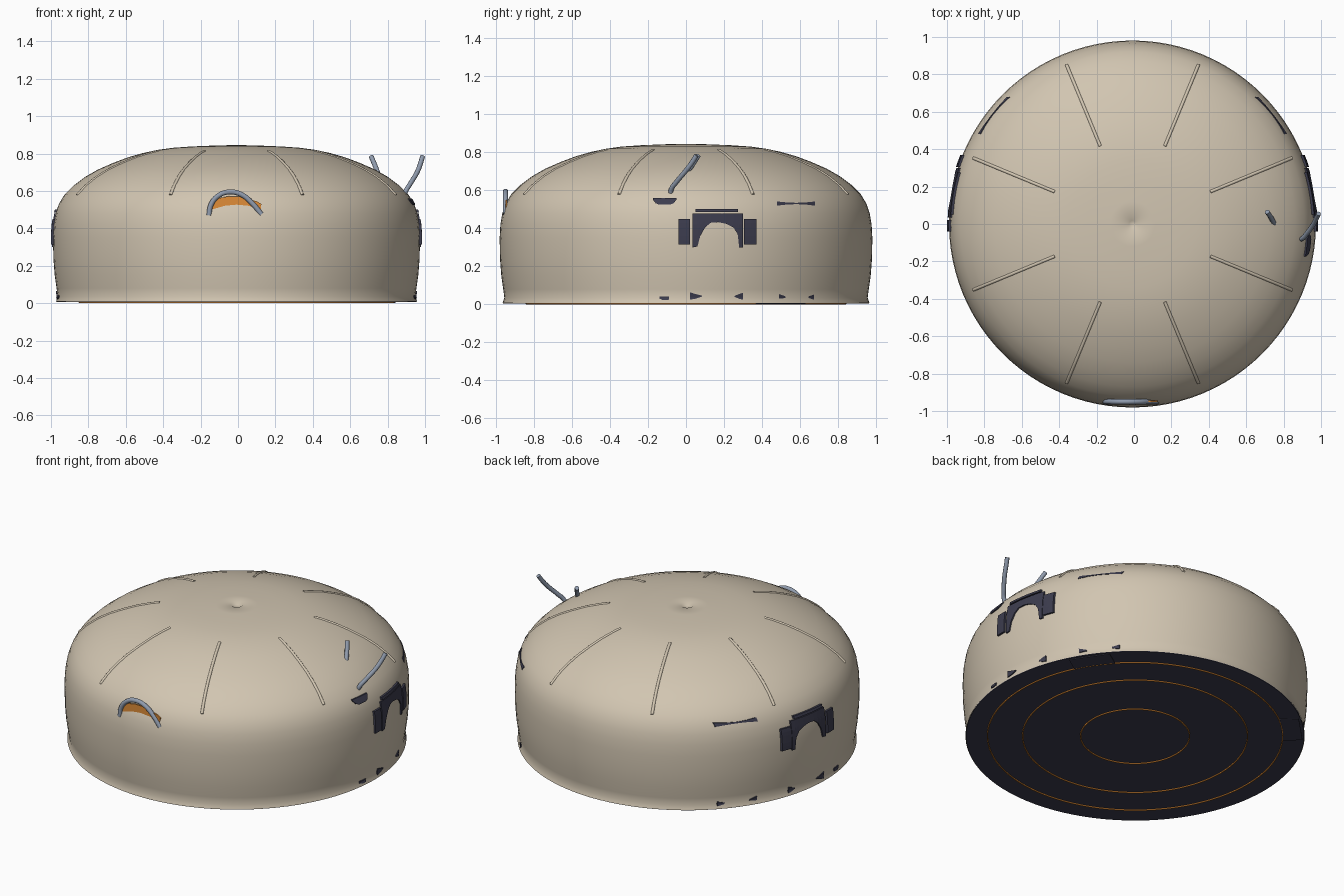
import bpy, bmesh, math
from mathutils import Matrix

if "Cube" in bpy.data.objects:
    bpy.data.objects.remove(bpy.data.objects["Cube"], do_unlink=True)

CX = -0.008  # centre of the shell in x


def material(name, rgb):
    m = bpy.data.materials.new(name)
    m.use_nodes = True
    m.diffuse_color = (*rgb, 1)
    m.node_tree.nodes["Principled BSDF"].inputs["Base Color"].default_value = (*rgb, 1)
    return m


BEIGE = material("warm beige", (0.64, 0.56, 0.44))
DARK = material("dark slate", (0.045, 0.045, 0.075))
STEEL = material("blue grey steel", (0.28, 0.33, 0.42))
ORANGE = material("orange", (0.75, 0.27, 0.04))

# Shell profile as (radius, height), from the rim to the top
PROFILE = [(0.965, 0.008), (0.963, 0.016), (0.956, 0.035), (0.962, 0.08), (0.972, 0.15),
           (0.979, 0.24), (0.981, 0.35), (0.977, 0.42), (0.967, 0.48), (0.95, 0.53),
           (0.92, 0.58), (0.87, 0.63), (0.81, 0.675), (0.74, 0.715), (0.66, 0.75),
           (0.58, 0.78), (0.5, 0.803), (0.42, 0.82), (0.34, 0.831), (0.24, 0.838),
           (0.12, 0.843), (0.035, 0.845), (0.018, 0.834), (0, 0.832)]


def radius_at(z):
    for (r0, z0), (r1, z1) in zip(PROFILE, PROFILE[1:]):
        if z0 <= z <= z1:
            return r0 + (r1 - r0) * (z - z0) / (z1 - z0)
    return 0.9


def height_at(r):
    for (r0, z0), (r1, z1) in zip(PROFILE[7:], PROFILE[8:]):
        if r1 <= r <= r0:
            return z0 + (z1 - z0) * (r0 - r) / (r0 - r1)
    return 0.8


def finish(name, bm, mat, smooth=True):
    bmesh.ops.recalc_face_normals(bm, faces=bm.faces)
    me = bpy.data.meshes.new(name)
    bm.to_mesh(me)
    bm.free()
    me.materials.append(mat)
    ob = bpy.data.objects.new(name, me)
    bpy.context.collection.objects.link(ob)
    if smooth:
        bpy.ops.object.select_all(action="DESELECT")
        ob.select_set(True)
        bpy.context.view_layer.objects.active = ob
        bpy.ops.object.shade_smooth_by_angle(angle=math.radians(40))
    return ob


def lathe(name, points, mat, steps=96):
    bm = bmesh.new()
    vs = [bm.verts.new((CX + r, 0, z)) for r, z in points]
    es = [bm.edges.new(p) for p in zip(vs, vs[1:])]
    bmesh.ops.spin(bm, geom=vs + es, cent=(CX, 0, 0), axis=(0, 0, 1),
                   angle=math.tau, steps=steps)
    bmesh.ops.remove_doubles(bm, verts=bm.verts, dist=0.0002)
    return finish(name, bm, mat)


def tube(name, points, radius, mat):
    cu = bpy.data.curves.new(name, "CURVE")
    cu.dimensions = "3D"
    cu.bevel_depth = radius
    cu.bevel_resolution = 3
    cu.use_fill_caps = True
    cu.resolution_u = 6
    sp = cu.splines.new("BEZIER")
    sp.bezier_points.add(len(points) - 1)
    for bp, co in zip(sp.bezier_points, points):
        bp.co = co
        bp.handle_left_type = bp.handle_right_type = "AUTO"
    cu.materials.append(mat)
    ob = bpy.data.objects.new(name, cu)
    bpy.context.collection.objects.link(ob)
    return ob


def side_patch(name, columns, side, out, mat):
    """Raised plate on the shell; columns are (y, lowest z, highest z)."""
    bm = bmesh.new()
    rows = 6
    grid = []
    for depth in (out, -0.02):
        layer = []
        for y, lo, hi in columns:
            zs = [lo + (hi - lo) * k / rows for k in range(rows + 1)]
            layer.append([bm.verts.new((CX + side * (math.sqrt(radius_at(z) ** 2 - y * y) + depth), y, z))
                          for z in zs])
        grid.append(layer)
    n = len(columns) - 1
    for layer in grid:
        for i in range(n):
            for j in range(rows):
                bm.faces.new((layer[i][j], layer[i + 1][j], layer[i + 1][j + 1], layer[i][j + 1]))
    a, b = grid
    for j in (0, rows):
        for i in range(n):
            bm.faces.new((a[i][j], a[i + 1][j], b[i + 1][j], b[i][j]))
    for i in (0, n):
        for j in range(rows):
            bm.faces.new((a[i][j], a[i][j + 1], b[i][j + 1], b[i][j]))
    return finish(name, bm, mat, False)


def evenly(y0, y1, lo, hi, n=5):
    return [(y0 + (y1 - y0) * k / n, lo, hi) for k in range(n + 1)]


# Shell, underside and its rings
lathe("shell", PROFILE, BEIGE)
lathe("base_plate", [(0, 0.006), (0.962, 0.006), (0.962, 0.012)], DARK)
for i, r in enumerate((0.31, 0.64, 0.84)):
    lathe(f"base_ring_{i + 1}", [(r - 0.004, 0.007), (r - 0.003, 0), (r + 0.003, 0), (r + 0.004, 0.007)], ORANGE)

# Flat feet under the rim
for i, deg in enumerate((34, 135)):
    bm = bmesh.new()
    bmesh.ops.create_cube(bm, size=1, matrix=Matrix.Translation((CX, 0, 0.005))
                          @ Matrix.Rotation(math.radians(deg), 4, "Z")
                          @ Matrix.Translation((0.89, 0, 0)) @ Matrix.Diagonal((0.11, 0.24, 0.007, 1)))
    finish(f"base_foot_{i + 1}", bm, DARK, False)

# Eight radial ribs on the dome
for i in range(8):
    a = math.radians(22.5 + 45 * i)
    path = []
    for k in range(13):
        r = 0.45 + 0.47 * k / 12
        path.append((CX + r * math.cos(a), r * math.sin(a), height_at(r) - 0.003))
    tube(f"rib_{i + 1}", path, 0.009, BEIGE)

# Brackets, slots and lower clips on both sides
ARCH = [(0.035, 0.30, 0.48), (0.06, 0.305, 0.48), (0.075, 0.36, 0.48), (0.1, 0.405, 0.48),
        (0.13, 0.43, 0.48), (0.17, 0.433, 0.48), (0.21, 0.425, 0.48), (0.25, 0.405, 0.48),
        (0.272, 0.37, 0.48), (0.28, 0.30, 0.48), (0.3, 0.30, 0.48)]
SLOT = [(0.48, 0.52, 0.542), (0.53, 0.526, 0.537), (0.58, 0.528, 0.535),
        (0.63, 0.526, 0.537), (0.68, 0.52, 0.542)]
CLIPS = [[(-0.14, 0.03, 0.042), (-0.12, 0.023, 0.042), (-0.09, 0.025, 0.042)],
         [(0.02, 0.025, 0.065), (0.05, 0.03, 0.055), (0.085, 0.042, 0.046)],
         [(0.255, 0.04, 0.045), (0.28, 0.03, 0.055), (0.3, 0.025, 0.062)],
         [(0.49, 0.03, 0.055), (0.525, 0.034, 0.042)],
         [(0.645, 0.034, 0.042), (0.675, 0.025, 0.053)]]
for side, label in ((1, "left"), (-1, "right")):
    side_patch(f"{label}_bracket_arch", ARCH, side, 0.008, DARK)
    side_patch(f"{label}_bracket_bar", evenly(0.05, 0.275, 0.486, 0.502), side, 0.012, DARK)
    side_patch(f"{label}_bracket_front_pad", evenly(-0.04, 0.022, 0.315, 0.45), side, 0.012, DARK)
    side_patch(f"{label}_bracket_back_pad", evenly(0.306, 0.37, 0.315, 0.45), side, 0.012, DARK)
    side_patch(f"{label}_slot", SLOT, side, 0.004, DARK)
    for i, clip in enumerate(CLIPS):
        side_patch(f"{label}_clip_{i + 1}", clip, side, 0.006, DARK)

# Cup and bent rods on the left side
CUP = [(-0.175, 0.552, 0.56), (-0.16, 0.533, 0.56), (-0.14, 0.525, 0.56),
       (-0.085, 0.525, 0.56), (-0.065, 0.533, 0.56), (-0.05, 0.552, 0.56)]
side_patch("rod_cup", CUP, 1, 0.008, DARK)
tube("long_rod", [(0.885, -0.08, 0.57), (0.9, -0.078, 0.605), (0.925, -0.05, 0.645),
                  (0.96, 0, 0.705), (0.975, 0.03, 0.745), (0.987, 0.055, 0.785)], 0.013, STEEL)
tube("short_rod", [(0.75, 0, 0.69), (0.735, 0.03, 0.73), (0.712, 0.065, 0.785)], 0.013, STEEL)

# Front handle with the orange panel behind it
tube("front_handle", [(-0.155, -0.95, 0.47), (-0.145, -0.95, 0.525), (-0.105, -0.95, 0.575),
                      (-0.045, -0.95, 0.595), (0.02, -0.95, 0.58), (0.08, -0.95, 0.53),
                      (0.125, -0.95, 0.475)], 0.014, STEEL)
bm = bmesh.new()
outline = [(-0.135, 0.49), (0.12, 0.49), (0.125, 0.53), (0.1, 0.545), (0.06, 0.555),
           (0.02, 0.57), (-0.05, 0.572), (-0.11, 0.56), (-0.135, 0.53)]
face = bm.faces.new([bm.verts.new((x, -0.951, z)) for x, z in outline])
ext = bmesh.ops.extrude_face_region(bm, geom=[face])
bmesh.ops.translate(bm, vec=(0, 0.008, 0),
                    verts=[v for v in ext["geom"] if isinstance(v, bmesh.types.BMVert)])
finish("front_panel", bm, ORANGE, False)
